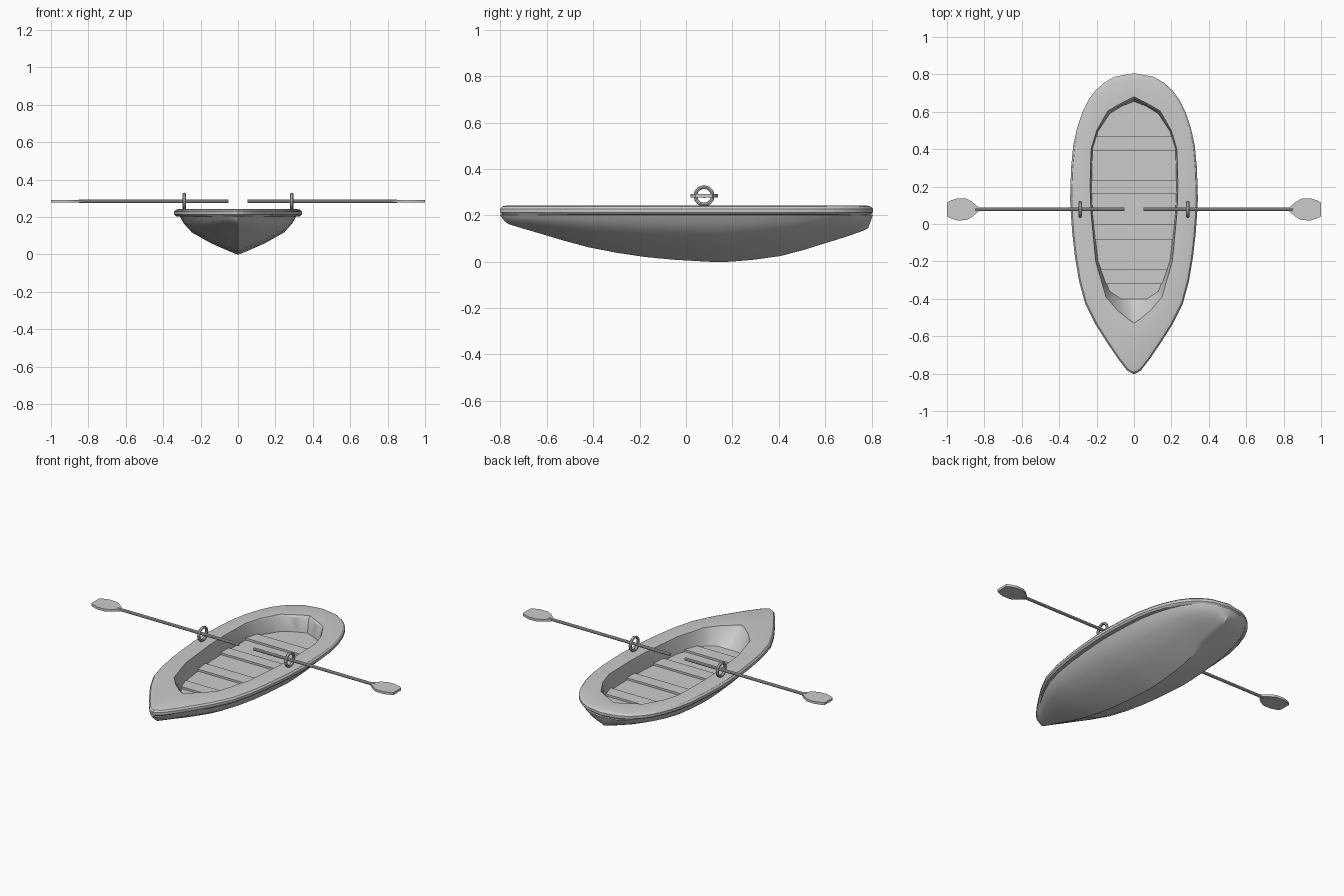
import bpy, bmesh, math
from mathutils import Matrix

if "Cube" in bpy.data.objects:
    bpy.data.objects.remove(bpy.data.objects["Cube"])


def finish(bm, name, smooth=True):
    """Mirror across x = 0, weld, and turn into an object."""
    src = bm.verts[:] + bm.edges[:] + bm.faces[:]
    dup = bmesh.ops.duplicate(bm, geom=src)["geom"]
    for v in dup:
        if isinstance(v, bmesh.types.BMVert):
            v.co.x *= -1
    bmesh.ops.remove_doubles(bm, verts=bm.verts[:], dist=0.0005)
    bmesh.ops.recalc_face_normals(bm, faces=bm.faces[:])
    me = bpy.data.meshes.new(name)
    bm.to_mesh(me)
    bm.free()
    ob = bpy.data.objects.new(name, me)
    bpy.context.collection.objects.link(ob)
    if smooth:
        bpy.ops.object.select_all(action='DESELECT')
        ob.select_set(True)
        bpy.context.view_layer.objects.active = ob
        bpy.ops.object.shade_smooth_by_angle(angle=math.radians(30))
    return ob


def refine(pts, curved=True):
    """Insert a point between each pair, on a smooth curve or on the straight line."""
    out = []
    for i in range(len(pts) - 1):
        a, b = pts[i], pts[i + 1]
        p, q = pts[max(i - 1, 0)], pts[min(i + 2, len(pts) - 1)]
        w = .0625 if curved and 0 < i < len(pts) - 2 else 0
        out += [a, tuple((.5 + w) * (s + t) - w * (u + v) for s, t, u, v in zip(a, b, p, q))]
    return out + [pts[-1]]


# Half outlines seen from above, bow to stern; the third outer value is the keel height
outer = refine([(0, -.803, .175), (.035, -.785, .162), (.14, -.64, .12), (.26, -.43, .062),
                (.315, -.18, .02), (.338, .06, .002), (.34, .2, 0), (.325, .42, .025),
                (.275, .6, .075), (.205, .715, .11), (.105, .787, .135), (0, .806, .145)])
inner = refine([(0, -.53), (.03, -.51), (.09, -.46), (.15, -.39), (.205, -.2), (.23, .06),
                (.235, .2), (.23, .4), (.2, .5), (.14, .605), (.07, .645), (0, .68)], False)
floor = refine([(0, -.40), (.035, -.40), (.07, -.40), (.13, -.36), (.192, -.2), (.222, .06),
                (.226, .2), (.222, .4), (.19, .5), (.13, .59), (.065, .63), (0, .655)], False)
FLOOR_Z = .145

# Hull section: (width fraction, height fraction) from keel to underside of the rim
section = [(0, 0), (.14, .09), (.42, .3), (.72, .58), (.85, .82), (.91, 1)]
rings = []
for f, g in section:
    rings.append([(x * f, y * (1 - .025 * (1 - g)), k + (.202 - k) * g) for x, y, k in outer])

# Rounded rim, inner wall and floor
for s, z in [(.975, .204), (1, .213), (1, .228), (.975, .238), (.92, .243)]:
    rings.append([(x * s, y * (.5 + .5 * s), z) for x, y, k in outer])
rings.append([(x, y, .240) for x, y in inner])
rings.append([(x * .99, y * .985, .228) for x, y in inner])
rings.append([(x, y, FLOOR_Z) for x, y in floor])
rings.append([(0, y, FLOOR_Z) for x, y in floor])

bm = bmesh.new()
grid = [[bm.verts.new(p) for p in ring] for ring in rings]
for a, b in zip(grid, grid[1:]):
    for i in range(len(a) - 1):
        bm.faces.new((a[i], a[i + 1], b[i + 1], b[i]))
bmesh.ops.remove_doubles(bm, verts=bm.verts[:], dist=0.0005)
finish(bm, "hull")


# Cross slats resting on the floor, cut to the width of the hull
def half_width(y):
    for (x0, y0), (x1, y1) in zip(floor, floor[1:]):
        if y0 < y1 and y0 <= y <= y1:
            return x0 + (x1 - x0) * (y - y0) / (y1 - y0) + .004
    return .1


for n, (y0, y1) in enumerate([(-.32, -.24), (-.085, 0), (.16, .235), (.39, .47)]):
    bm = bmesh.new()
    low, top = [[bm.verts.new((x, y, z)) for x, y in
                 [(0, y0), (half_width(y0), y0), (half_width(y1), y1), (0, y1)]]
                for z in (FLOOR_Z - .005, FLOOR_Z + .012)]
    bm.faces.new(low)
    bm.faces.new(top)
    for i in range(3):
        bm.faces.new((low[i], low[i + 1], top[i + 1], top[i]))
    finish(bm, f"slat_{n + 1}", smooth=False)

OAR_Y, OAR_Z = .078, .284

# Oarlock rings standing on the rim
bm = bmesh.new()
SEG, TUBE = 12, 8
loops = []
for i in range(SEG):
    a = 2 * math.pi * i / SEG
    loop = []
    for j in range(TUBE):
        b = 2 * math.pi * j / TUBE
        r = .038 + .008 * math.cos(b)
        loop.append(bm.verts.new((.288 + .009 * math.sin(b),
                                  OAR_Y + r * math.cos(a), OAR_Z + r * math.sin(a))))
    loops.append(loop)
for i in range(SEG):
    a, b = loops[i], loops[(i + 1) % SEG]
    for j in range(TUBE):
        k = (j + 1) % TUBE
        bm.faces.new((a[j], a[k], b[k], b[j]))
finish(bm, "oarlocks")

# Oar shafts
bm = bmesh.new()
bmesh.ops.create_cone(bm, cap_ends=True, segments=10, radius1=.009, radius2=.009, depth=.80,
                      matrix=Matrix.Translation((.45, OAR_Y, OAR_Z))
                      @ Matrix.Rotation(math.pi / 2, 4, 'Y'))
finish(bm, "oar_shafts")

# Oar blades
bm = bmesh.new()
edge = [(.83, .01), (.865, .04), (.895, .057), (.945, .059), (.985, .046), (1, .036)]
outline = edge + [(x, -y) for x, y in reversed(edge)]
face = bm.faces.new([bm.verts.new((x, OAR_Y + y, OAR_Z - .007)) for x, y in outline])
ext = bmesh.ops.extrude_face_region(bm, geom=[face], use_keep_orig=True)["geom"]
bmesh.ops.translate(bm, vec=(0, 0, .014),
                    verts=[v for v in ext if isinstance(v, bmesh.types.BMVert)])
finish(bm, "oar_blades")
